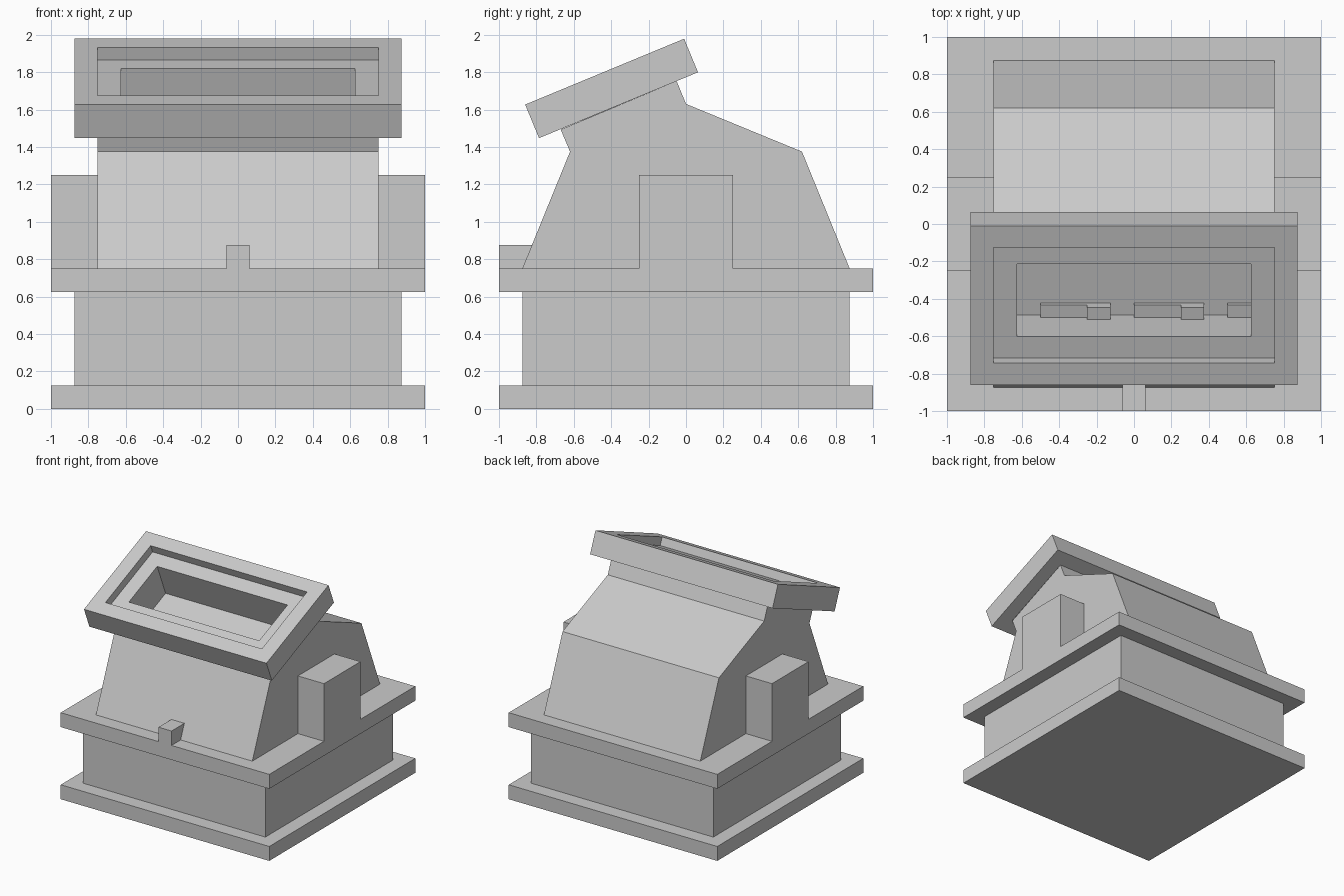
import bpy, bmesh, math
from mathutils import Matrix

if "Cube" in bpy.data.objects:
    bpy.data.objects.remove(bpy.data.objects["Cube"])


def finish(name, bm, matrix=None):
    bmesh.ops.recalc_face_normals(bm, faces=bm.faces)
    mesh = bpy.data.meshes.new(name)
    bm.to_mesh(mesh)
    bm.free()
    obj = bpy.data.objects.new(name, mesh)
    bpy.context.collection.objects.link(obj)
    if matrix:
        obj.matrix_world = matrix
    return obj


def box(name, x, y, z, matrix=None):
    bm = bmesh.new()
    bmesh.ops.create_cube(bm, size=1)
    for v in bm.verts:
        for i, (a, b) in enumerate((x, y, z)):
            v.co[i] = a + (v.co[i] + 0.5) * (b - a)
    return finish(name, bm, matrix)


# Stepped pedestal
box("bottom_plate", (-1, 1), (-1, 1), (0, 0.125))
box("pedestal", (-0.875, 0.875), (-0.875, 0.875), (0.125, 0.625))
box("upper_plate", (-1, 1), (-1, 1), (0.625, 0.75))

# Side blocks and front tab
for name, s in (("left_block", -1), ("right_block", 1)):
    box(name, tuple(sorted((s * 0.75, s))), (-0.25, 0.25), (0.75, 1.25))
box("front_tab", (-0.0625, 0.0625), (-1, -0.82), (0.75, 0.875))

# Body: side profile extruded across x, left open under the screen frame
profile = [(-0.05, 1.752), (0, 1.63), (0.62, 1.375), (0.875, 0.75),
           (-0.875, 0.75), (-0.62, 1.375), (-0.67, 1.493)]
bm = bmesh.new()
left, right = [[bm.verts.new((x, y, z)) for y, z in profile] for x in (-0.75, 0.75)]
bm.faces.new(left)
bm.faces.new(right)
for i in range(len(profile) - 1):
    bm.faces.new((left[i], left[i + 1], right[i + 1], right[i]))
finish("body", bm)

# Tilted frame: rectangular rings lofted from the neck, over the rim, into the recess
tilt = Matrix.Translation((0, -0.435, 1.8025)) @ Matrix.Rotation(math.radians(22.5), 4, 'X')
rings = [(0.75, 0.335, -0.194), (0.875, 0.46, -0.194), (0.875, 0.46, 0),
         (0.75, 0.335, 0), (0.75, 0.335, -0.07), (0.625, 0.21, -0.07),
         (0.625, 0.21, -0.37)]
bm = bmesh.new()
loops = [[bm.verts.new((sx * x, sy * y, z))
          for sx, sy in ((-1, -1), (1, -1), (1, 1), (-1, 1))] for x, y, z in rings]
for a, b in zip(loops, loops[1:]):
    for i in range(4):
        j = (i + 1) % 4
        bm.faces.new((a[i], a[j], b[j], b[i]))
bm.faces.new(loops[-1])
finish("tilted_frame", bm, tilt)

# Small blocks along the front of the recess floor
for x0, x1, h in ((-0.5, -0.25, 0.03), (-0.25, -0.125, 0.06), (0, 0.25, 0.03),
                  (0.25, 0.375, 0.06), (0.5, 0.625, 0.03)):
    box("recess_block", (x0, x1), (-0.21, -0.14), (-0.37, -0.37 + h), tilt)
